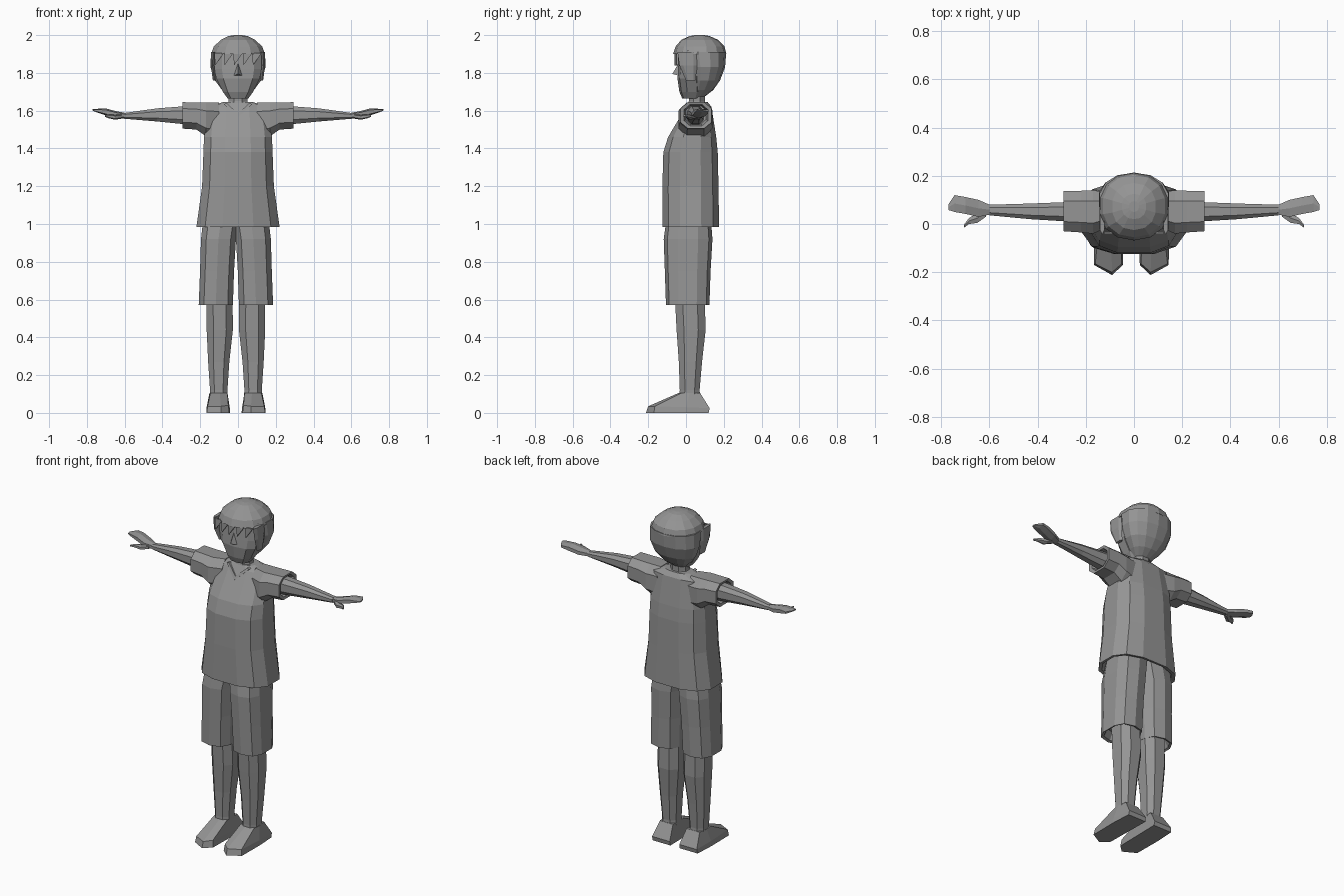
import bpy, bmesh, math

grey = bpy.data.materials.new("plain_grey")
grey.diffuse_color = (0.3, 0.3, 0.3, 1)


def make(name, verts, faces):
    me = bpy.data.meshes.new(name)
    bm = bmesh.new()
    vs = [bm.verts.new(v) for v in verts]
    for f in faces:
        bm.faces.new([vs[i] for i in f])
    bmesh.ops.recalc_face_normals(bm, faces=bm.faces)
    bm.to_mesh(me)
    bm.free()
    me.materials.append(grey)
    ob = bpy.data.objects.new(name, me)
    bpy.context.collection.objects.link(ob)
    return ob


def loft(name, rings):
    """Skin a list of equal rings and cap both ends."""
    n = len(rings[0])
    faces = [(a * n + i, a * n + (i + 1) % n, (a + 1) * n + (i + 1) % n, (a + 1) * n + i)
             for a in range(len(rings) - 1) for i in range(n)]
    faces += [tuple(range(n)), tuple(range((len(rings) - 1) * n, len(rings) * n))]
    return make(name, [p for r in rings for p in r], faces)


def oval(u0, u1, v0, v1, n, e):
    """Rounded outline that exactly fills a box; e < 1 is squarer."""
    pts = []
    for i in range(n):
        a = 2 * math.pi * (i + 0.5) / n
        c, s = math.cos(a), math.sin(a)
        pts.append((math.copysign(abs(c) ** e, c), math.copysign(abs(s) ** e, s)))
    mu, mv = max(p[0] for p in pts), max(p[1] for p in pts)
    return [((u0 + u1) / 2 + p[0] / mu * (u1 - u0) / 2,
             (v0 + v1) / 2 + p[1] / mv * (v1 - v0) / 2) for p in pts]


def stack(name, rows, n=12, e=0.75):
    """Rows of z, x0, x1, y0, y1."""
    return loft(name, [[(x, y, r[0]) for x, y in oval(*r[1:], n, e)] for r in rows])


def limb(name, s, rows, n=8, e=0.8):
    """Rows of x, y0, y1, z0, z1 running sideways."""
    return loft(name, [[(s * r[0], y, z) for y, z in oval(*r[1:], n, e)] for r in rows])


# shirt body, with a hollow hem
stack("shirt", [(1.03, -.17, .17, -.09, .13), (.99, -.20, .20, -.11, .155),
                (.985, -.22, .22, -.125, .175), (1.2, -.19, .19, -.125, .172),
                (1.38, -.183, .183, -.12, .168), (1.46, -.18, .18, -.095, .16),
                (1.62, -.16, .16, -.0, .135), (1.645, -.08, .08, .015, .115)])

# neckline bands lying on the sloping chest
for s in (-1, 1):
    pts = [(0, -.036, 1.565), (s * .075, .0, 1.635), (s * .06, .0, 1.64), (0, -.026, 1.585)]
    make("neckline", pts + [(x, y + .03, z) for x, y, z in pts],
         [(0, 1, 2, 3), (7, 6, 5, 4)] + [(i, (i + 1) % 4, 4 + (i + 1) % 4, 4 + i) for i in range(4)])

# neck
stack("neck", [(1.60, -.065, .065, .0, .11), (1.65, -.05, .05, .015, .1),
               (1.72, -.05, .05, .015, .1)], 8, 1)

# face: flat-sided, with a nose ridge
stack("face", [(1.665, -.055, .055, -.02, .08), (1.70, -.08, .08, -.035, .1),
               (1.77, -.115, .115, -.045, .1), (1.82, -.125, .125, -.04, .1),
               (1.92, -.125, .125, -.03, .1)], 10, 0.8)
make("nose", [(0, -.04, 1.85), (-.022, -.04, 1.785), (.022, -.04, 1.785), (0, -.072, 1.795)],
     [(0, 1, 3), (0, 3, 2), (1, 2, 3), (0, 2, 1)])

# hair: back of the head and the cap over the forehead
stack("hair_back", [(1.675, -.05, .05, .03, .10), (1.71, -.085, .085, .02, .145),
                    (1.76, -.122, .122, .015, .18), (1.83, -.146, .146, .0, .207),
                    (1.91, -.143, .143, -.02, .213)], 14, 0.9)
stack("hair_cap", [(1.90, -.143, .143, -.068, .214), (1.94, -.128, .128, -.055, .204),
                   (1.975, -.09, .09, -.025, .17), (1.995, -.05, .05, .02, .125),
                   (2.0, -.02, .02, .05, .095)], 14, 0.9)

# jagged fringe teeth and side locks
for i in range(5):
    x = -.125 + i * .05
    y = -.062 + .02 * abs(i - 2) / 2
    pts = [(x, y, 1.905), (x + .05, y, 1.905), (x + .004, y, 1.84)]
    make("fringe_tooth", pts + [(a, b + .008, c) for a, b, c in pts],
         [(0, 1, 2), (5, 4, 3), (0, 3, 4, 1), (1, 4, 5, 2), (2, 5, 3, 0)])
for s in (-1, 1):
    stack("side_lock", [(1.76, s * .125 - .008, s * .125 + .008, -.0, .05),
                        (1.84, s * .135 - .009, s * .135 + .009, -.035, .06),
                        (1.91, s * .132 - .01, s * .132 + .01, -.045, .06)], 6, 0.8)

for s in (-1, 1):
    # sleeve with a hollow cuff
    limb("sleeve", s, [(.10, -.01, .13, 1.45, 1.642), (.17, -.04, .14, 1.465, 1.642),
                       (.22, -.035, .138, 1.50, 1.643), (.293, -.03, .136, 1.505, 1.645),
                       (.29, -.01, .116, 1.52, 1.632), (.25, -.0, .106, 1.53, 1.625)], 8, 0.75)
    # arm tapering to the wrist
    limb("arm", s, [(.22, .005, .095, 1.525, 1.625), (.30, .012, .09, 1.53, 1.622),
                    (.43, .02, .085, 1.543, 1.612), (.60, .036, .08, 1.557, 1.588)])
    # hand and thumb
    limb("hand", s, [(.595, .04, .078, 1.558, 1.588), (.645, .03, .10, 1.562, 1.597),
                     (.70, .042, .112, 1.575, 1.612), (.745, .05, .12, 1.59, 1.61),
                     (.77, .058, .082, 1.6, 1.608)], 6, 0.8)
    limb("thumb", s, [(.615, .03, .07, 1.558, 1.582), (.65, .005, .045, 1.552, 1.578),
                      (.685, .0, .025, 1.56, 1.58), (.705, -.015, -.002, 1.568, 1.58)], 6, 0.8)

    # lower body sits slightly off centre
    def side(z, a, b, y0, y1, c=-.011):
        x0, x1 = sorted((c + s * a, c + s * b))
        return (z, x0, x1, y0, y1)

    # shorts leg with a hollow hem
    stack("shorts_leg", [side(.62, .035, .165, -.075, .1), side(.575, .03, .185, -.09, .11),
                         side(.57, .016, .197, -.106, .124), side(.75, .01, .19, -.112, .13),
                         side(.92, .0, .185, -.118, .14), side(1.05, -.02, .17, -.1, .13)], 10, 0.75)
    # lower leg
    stack("leg", [side(.08, .042, .138, -.035, .075), side(.12, .045, .137, -.033, .072),
                  side(.27, .035, .147, -.038, .085), side(.44, .016, .155, -.05, .104),
                  side(.64, .018, .155, -.06, .098)], 8, 0.8)
    # shoe: sole outline, toe edge and ankle opening
    xs = lambda pts, z: [(-.011 + s * x, y, h) for (x, y), h in zip(pts, z)]
    sole = [(.03, .12), (.035, -.17), (.08, -.212), (.155, -.17), (.157, .0), (.15, .12)]
    mid = [(.032, .125), (.04, -.165), (.08, -.2), (.15, -.165), (.155, .0), (.148, .125)]
    top = [(.045, .075), (.045, -.025), (.085, -.04), (.135, -.025), (.14, .02), (.132, .075)]
    loft("shoe", [xs(sole, [0] * 6), xs(mid, [.025, .04, .035, .035, .03, .025]),
                  xs(top, [.105] * 6)])
